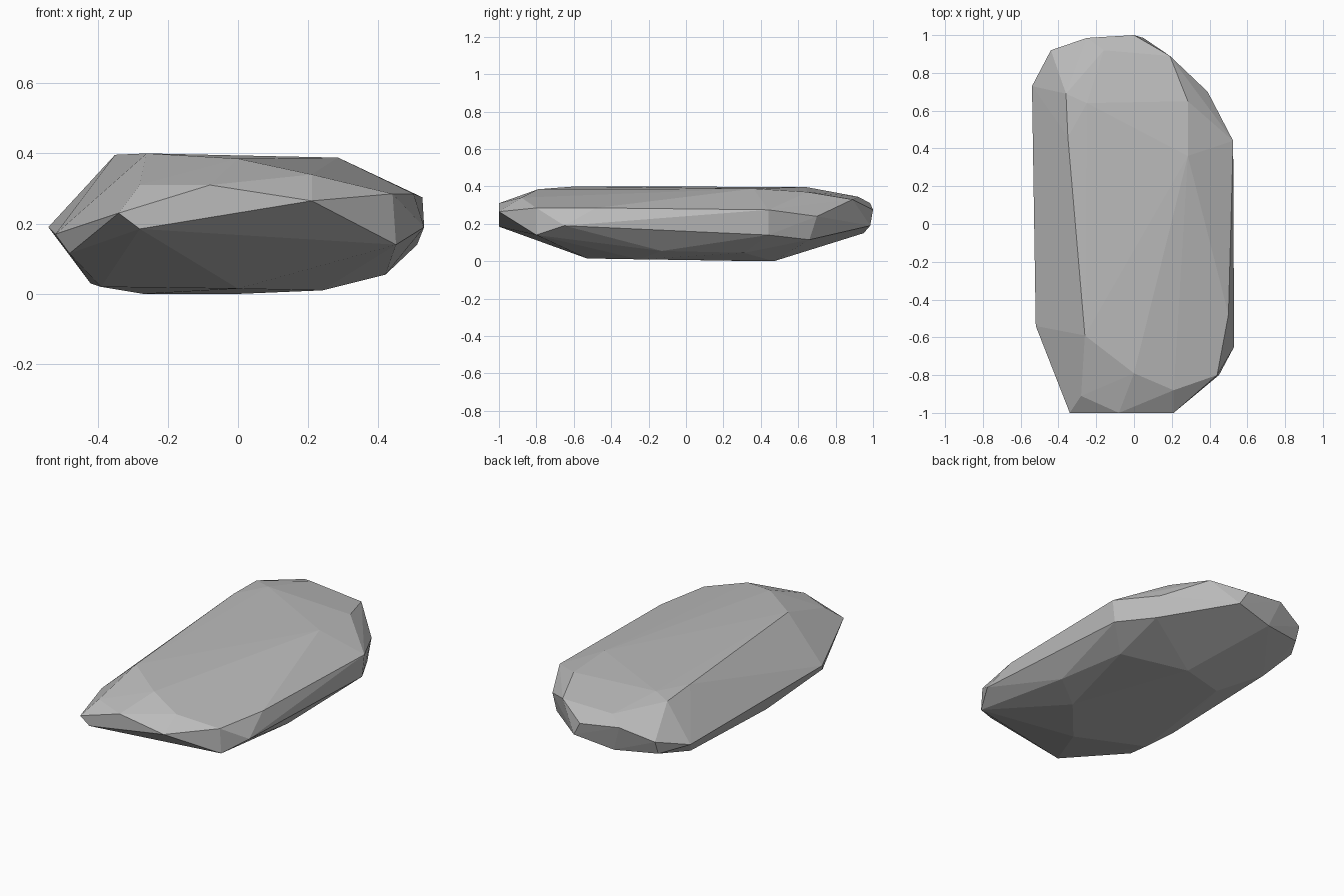
import bpy
import bmesh
from math import radians

# Remove the default object if the scene has it
default_object = bpy.data.objects.get("Cube")
if default_object:
    bpy.data.objects.remove(default_object, do_unlink=True)


def make_material(name, colour):
    """Create a plain matte material with one flat colour."""
    material = bpy.data.materials.new(name)
    material.use_nodes = True
    material.diffuse_color = colour
    shader = material.node_tree.nodes["Principled BSDF"]
    shader.inputs["Base Color"].default_value = colour
    shader.inputs["Roughness"].default_value = 1
    return material


def make_boulder(name, corner_groups, material):
    """Wrap a faceted convex skin around groups of chipped corners."""
    mesh = bpy.data.meshes.new(name)
    shape = bmesh.new()
    for corners in corner_groups:
        for corner in corners:
            shape.verts.new(corner)
    hull = bmesh.ops.convex_hull(shape, input=shape.verts, use_existing_faces=False)

    # Discard corners that fall inside the skin
    unused = [item for item in hull["geom_interior"] if isinstance(item, bmesh.types.BMVert)]
    bmesh.ops.delete(shape, geom=unused, context="VERTS")

    # Merge nearly flat neighbours into broad chipped facets
    bmesh.ops.dissolve_limit(shape, angle_limit=radians(1.5),
                             verts=shape.verts, edges=shape.edges)
    bmesh.ops.recalc_face_normals(shape, faces=shape.faces)
    for face in shape.faces:
        face.smooth = False
    shape.to_mesh(mesh)
    shape.free()
    mesh.materials.append(material)
    boulder = bpy.data.objects.new(name, mesh)
    bpy.context.collection.objects.link(boulder)
    return boulder


# Broad, nearly level upper face
crown = [
    (-.26, -.59, .4), (0, -.79, .385), (.285, .36, .388), (.285, .65, .37),
    (-.25, .64, .397), (-.35, .46, .396), (-.36, .69, .385), (-.16, .92, .345),
]

# Blunt chipped front end
front_end = [
    (-.34, -1, .23), (-.28, -1, .185), (.21, -1, .265), (-.08, -1, .31),
    (-.28, -.91, .31), (.21, -.88, .34),
]

# Rounded back end
back_end = [
    (-.44, .92, .25), (-.44, .89, .17), (-.25, .985, .31), (0, 1, .275),
    (.05, .985, .19), (-.19, .95, .15), (.19, .89, .33),
]

# Left flank
left_flank = [
    (.44, -.8, .285), (.45, -.8, .14), (.53, -.65, .19), (.5, -.48, .285),
    (.525, .44, .275), (.51, .44, .14), (.39, .7, .24), (.39, .66, .115),
]

# Right flank
right_flank = [
    (-.54, .73, .19), (-.52, -.54, .17), (-.48, -.6, .115), (-.45, .6, .08),
]

# Gently bellied underside
underside = [
    (0, -.53, .015), (-.39, -.36, .02), (-.42, -.16, .03), (-.27, .4, 0),
    (0, .47, 0), (.24, -.25, .01), (.42, -.13, .055), (.36, .31, .045),
]

stone_grey = make_material("stone grey", (.5, .5, .5, 1))
make_boulder("boulder",
             [crown, front_end, back_end, left_flank, right_flank, underside],
             stone_grey)
